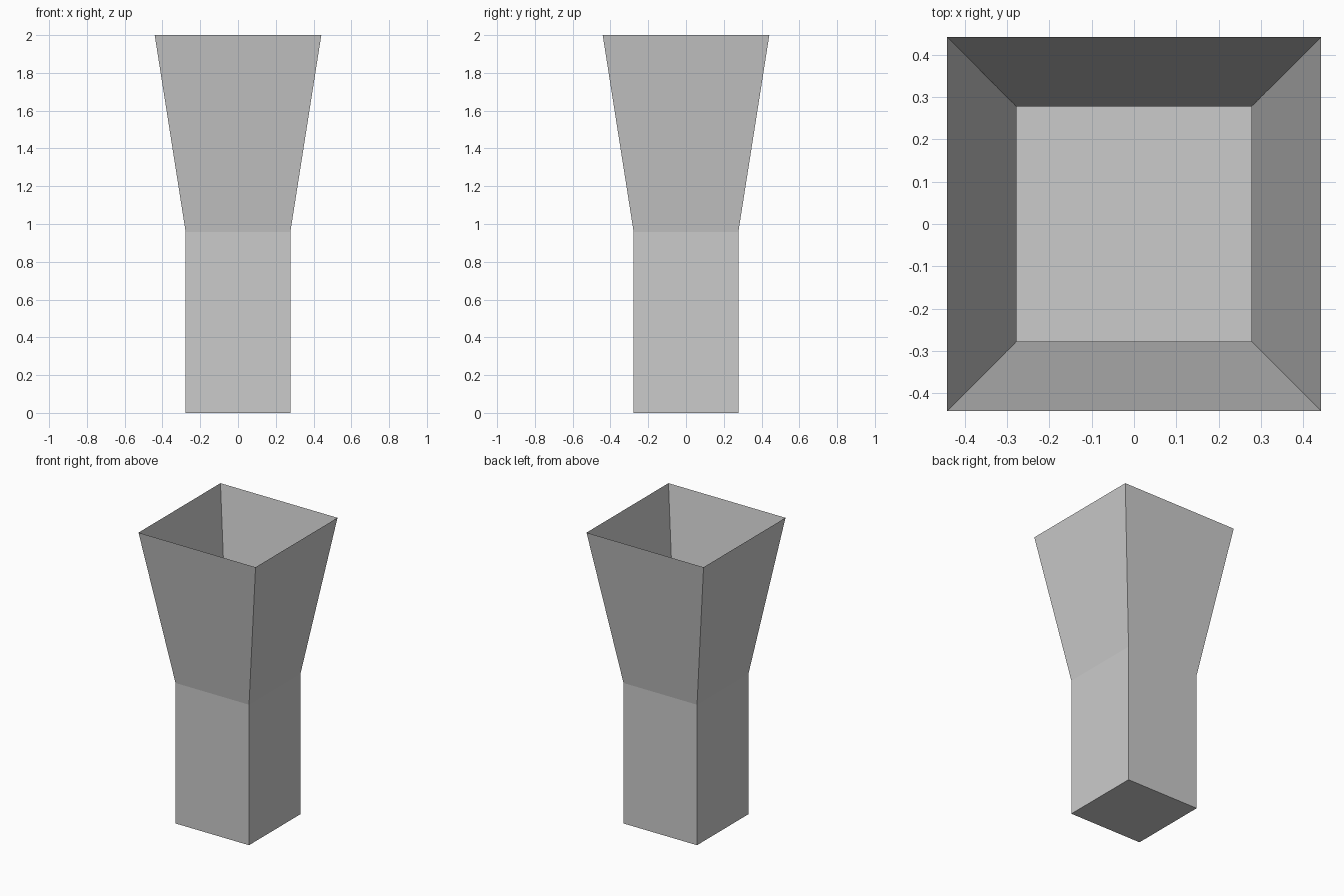
import bpy
import bmesh

cube = bpy.data.objects.get("Cube")
if cube:
    bpy.data.objects.remove(cube, do_unlink=True)

# Plain grey material
GREY = (0.6, 0.6, 0.6, 1.0)
mat = bpy.data.materials.new("plain_grey")
mat.use_nodes = True
mat.diffuse_color = GREY
mat.node_tree.nodes["Principled BSDF"].inputs["Base Color"].default_value = GREY

# Square rings from the floor up: half width, height
RINGS = [(0.277, 0.0), (0.277, 0.957), (0.441, 2.0)]
CORNERS = [(-1, -1), (1, -1), (1, 1), (-1, 1)]

bm = bmesh.new()
rings = [[bm.verts.new((sx * half, sy * half, z)) for sx, sy in CORNERS]
         for half, z in RINGS]

# Closed floor, thin straight shaft, flared open mouth
bm.faces.new(reversed(rings[0]))
for low, high in zip(rings, rings[1:]):
    for i in range(4):
        j = (i + 1) % 4
        bm.faces.new((low[i], low[j], high[j], high[i]))

mesh = bpy.data.meshes.new("flared_square_funnel")
bm.to_mesh(mesh)
bm.free()
mesh.materials.append(mat)
funnel = bpy.data.objects.new("flared_square_funnel", mesh)
bpy.context.collection.objects.link(funnel)
